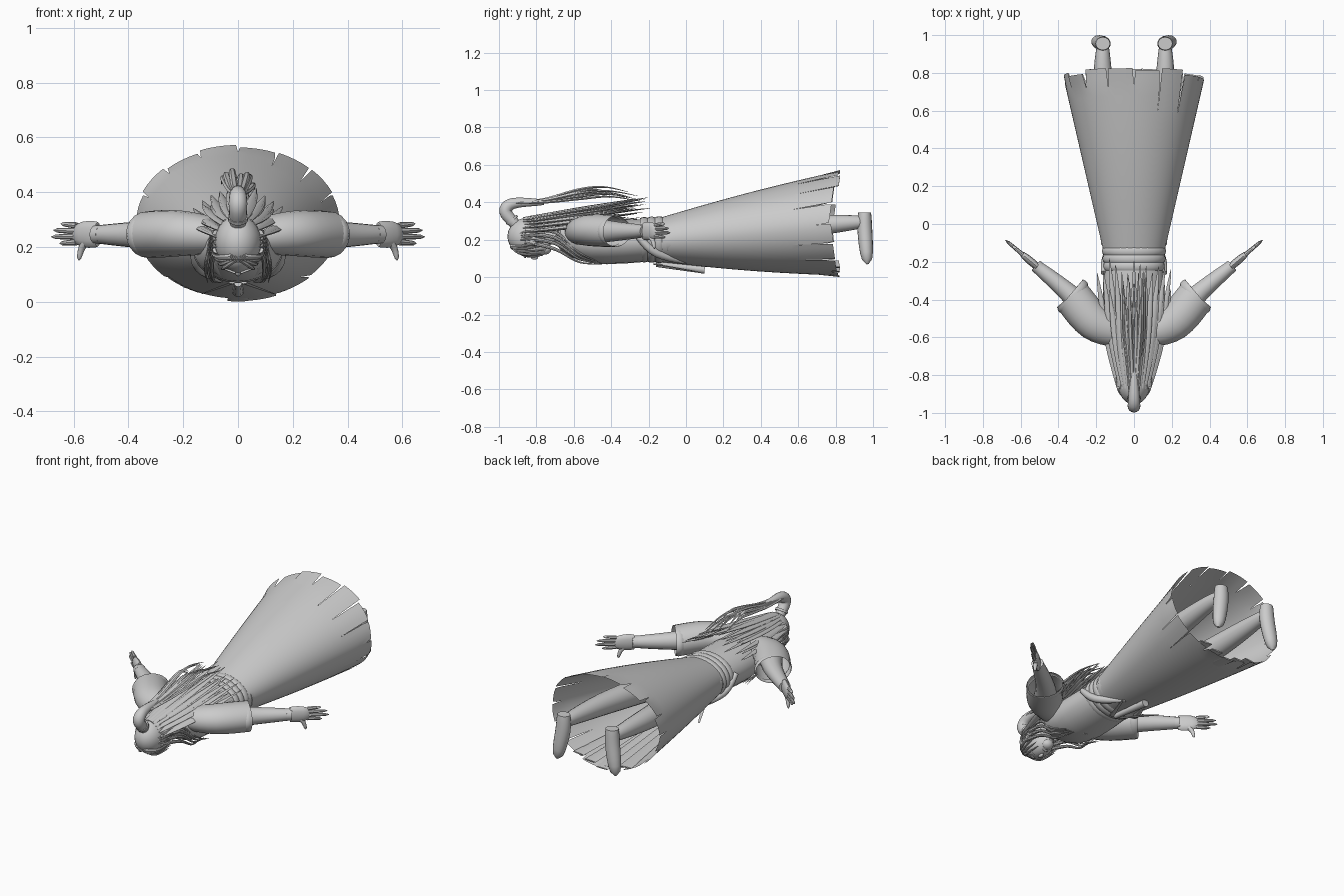
import bpy, bmesh, math, random
from mathutils import Vector

random.seed(4)
cube = bpy.data.objects.get("Cube")
if cube:
    bpy.data.objects.remove(cube, do_unlink=True)

shade = (.6, .6, .6, 1)
grey = bpy.data.materials.new("plain grey")
grey.use_nodes = True
grey.diffuse_color = shade
grey.node_tree.nodes["Principled BSDF"].inputs["Base Color"].default_value = shade

DEPTH, UP, SIDE = Vector((0, 1, 0)), Vector((0, 0, 1)), Vector((1, 0, 0))


def finish(name, bm, angle=40):
    bmesh.ops.recalc_face_normals(bm, faces=bm.faces)
    mesh = bpy.data.meshes.new(name)
    bm.to_mesh(mesh)
    bm.free()
    mesh.materials.append(grey)
    mesh.shade_smooth()
    mesh.set_sharp_from_angle(angle=math.radians(angle))
    obj = bpy.data.objects.new(name, mesh)
    bpy.context.collection.objects.link(obj)


def smooth_path(path, steps):
    """Smooth curve through a few control points."""
    points = [Vector(p) for p in path]
    padded = [points[0]] + points + [points[-1]]
    curve = []
    for before, a, b, after in zip(padded, padded[1:], padded[2:], padded[3:]):
        leave, arrive = (b - before) / 2, (after - a) / 2
        for s in range(steps):
            t = s / steps
            blend = t * t * (3 - 2 * t)
            curve.append(a.lerp(b, blend) + leave * t * (1 - t) ** 2 - arrive * t * t * (1 - t))
    return curve + [points[-1]]


def add_tube(bm, path, start, end, flat=1, bulge=0, rounded=False, sides=12, steps=5, ref=UP, cap=True):
    """Elliptical tube; its width runs from start to end with a bulge between."""
    curve = smooth_path(path, steps)
    last = len(curve) - 1
    rings = []
    for i, centre in enumerate(curve):
        t = i / last
        width = start + (end - start) * t + bulge * math.sin(math.pi * t)
        if rounded:
            width *= max(.2, math.sqrt(1 - t ** 8))
        along = (curve[min(i + 1, last)] - curve[max(i - 1, 0)]).normalized()
        across = along.cross(ref).normalized()
        over = across.cross(along) * flat
        angles = [math.tau * k / sides for k in range(sides)]
        rings.append([bm.verts.new(centre + (across * math.cos(a) + over * math.sin(a)) * width) for a in angles])
    for low, high in zip(rings, rings[1:]):
        for k in range(sides):
            n = (k + 1) % sides
            bm.faces.new((low[k], low[n], high[n], high[k]))
    if cap:
        bm.faces.new(rings[0])
        bm.faces.new(rings[-1])


def tube(name, path, start, end, **shape):
    bm = bmesh.new()
    add_tube(bm, path, start, end, **shape)
    finish(name, bm)


def mirrored(path, side):
    return [Vector((side * x, y, z)) for x, y, z in path]


def pair(name, path, start, end, **shape):
    for side, label in ((1, "left"), (-1, "right")):
        tube(f"{label}_{name}", mirrored(path, side), start, end, **shape)


def ball(name, centre, size):
    bm = bmesh.new()
    bmesh.ops.create_uvsphere(bm, u_segments=24, v_segments=12, radius=1)
    bmesh.ops.scale(bm, vec=size, verts=bm.verts)
    bmesh.ops.translate(bm, vec=centre, verts=bm.verts)
    finish(name, bm)


# Torso, neck, collar and belt
tube("torso", [(0, -.69, .24), (0, -.5, .19), (0, -.1, .2)], .07, .14, flat=.72, bulge=.055, sides=24)
tube("neck", [(0, -.8, .22), (0, -.62, .23)], .05, .05)
pair("collar", [(.06, -.69, .28), (.08, -.6, .13), (0, -.42, .08)], .02, .02, flat=.6)
for i, label in enumerate(("upper", "middle", "lower")):
    y = -.225 + i * .04
    tube(f"{label}_belt_band", [(0, y - .02, .2), (0, y + .02, .2)], .155 + i * .003, .158 + i * .003,
         flat=.74, bulge=.007, sides=28)
pair("sash_drape", [(.16, -.26, .22), (.14, -.16, .13), (.06, 0, .08)], .015, .01, bulge=.01)
tube("sash_end", [(0, -.16, .07), (0, .1, .04)], .015, .022)
pair("sash_ribbon", [(.02, -.17, .07), (.13, .06, .03)], .014, .005, flat=.3)

# Skirt of panels that part only near the torn hem
bm = bmesh.new()
panels, columns, levels = 16, 4, 20
panel_angle = math.tau / panels
for k in range(panels):
    flare, length = random.uniform(-.008, .008), random.uniform(-.02, .01)
    tear = random.choice((.75, .9, .9, .95))
    grid = []
    for level in range(levels + 1):
        f = level / levels
        torn = max(0, f - tear) / (1 - tear)
        row = []
        for c in range(columns + 1):
            gap = torn * .1
            a = panel_angle * (k + gap / 2 + c / columns * (1 - gap))
            hem = .78 + .04 * abs(math.sin(a)) + torn * length
            wide = .165 + .21 * f + flare * torn
            tall = .12 + .16 * f + flare * torn + .01 * math.sin(math.pi * f)
            x, z = wide * math.cos(a), .2 + .088 * f + tall * math.sin(a)
            row.append(bm.verts.new((x, f * (hem + .13) - .13, z)))
        grid.append(row)
    for low, high in zip(grid, grid[1:]):
        for c in range(columns):
            bm.faces.new((low[c], low[c + 1], high[c + 1], high[c]))
bmesh.ops.remove_doubles(bm, verts=bm.verts, dist=.0005)
finish("skirt", bm, 30)

# Loose strips under the front of the skirt
for i in range(5):
    x = (i - 2) * .08
    tube(f"skirt_strip_{i + 1}", [(x / 2, .1, .08), (x, .82, .005 + abs(x) * .3)], .02, .04, flat=.1)

# Legs and feet
pair("leg", [(.09, -.1, .2), (.15, .5, .26), (.165, .8, .285), (.165, .95, .295)], .085, .03, sides=16)
heel, arch, toes = (.165, .955, .345), (.17, .957, .24), (.2, .97, .07)
pair("foot", [heel, arch, toes], .038, .038, flat=.9, bulge=.006, rounded=True, ref=DEPTH, sides=16)

# Sleeves and arms
shoulder, bend, cuff = Vector((.07, -.58, .24)), Vector((.21, -.52, .25)), Vector((.33, -.38, .245))
wrist = Vector((.52, -.22, .246))
along = (wrist - cuff).normalized()
pair("sleeve", [shoulder, bend, cuff], .072, .1, flat=.85, bulge=.012, sides=20, cap=False)
pair("sleeve_hem", [cuff - along * .03, cuff + along * .01], .1, .104, flat=.78, bulge=.006, sides=20, cap=False)
pair("forearm", [bend, cuff, wrist], .075, .031, sides=16)
pair("wristband", [wrist - along * .03, wrist], .035, .034, sides=16)

# Hands with the thumb hanging down
pair("palm", [wrist - along * .01, wrist + along * .11], .019, .013, flat=2.4, bulge=.004, rounded=True)
thumb_tip = wrist + along * .08 - UP * .095
pair("thumb", [wrist + along * .03 - UP * .01, wrist + along * .065 - UP * .05, thumb_tip], .017, .008,
     rounded=True, ref=DEPTH)
for i, (label, reach) in enumerate((("index", .17), ("middle", .21), ("ring", .2), ("little", .165))):
    spread = UP * (i - 1.4) * .02
    pair(f"{label}_finger", [wrist + along * .09 + spread, wrist + along * reach + spread * 1.2], .012, .008,
         rounded=True, sides=8)

# Head and face, looking down
ball("hair_cap", (0, -.845, .218), (.086, .11, .1))
ball("face", (0, -.825, .17), (.066, .1, .066))
ball("chin", (0, -.755, .15), (.036, .035, .03))
ball("nose", (0, -.81, .105), (.01, .02, .012))
ball("mouth", (0, -.77, .12), (.02, .007, .007))
for side, label in ((1, "left"), (-1, "right")):
    ball(f"{label}_eye", (side * .027, -.84, .115), (.014, .008, .006))
    ball(f"{label}_ear", (side * .083, -.82, .2), (.01, .02, .03))
pair("eyebrow", [(.01, -.86, .106), (.05, -.86, .12)], .005, .003)

# Top knot and its tie
knot_base, knot_front, knot_top = Vector((0, -.91, .28)), Vector((0, -.965, .35)), Vector((0, -.92, .395))
tube("top_knot", [knot_base, knot_front, knot_top, (0, -.76, .4)], .028, .014, bulge=.012, ref=SIDE, sides=16)
tie = knot_base.lerp(knot_front, .3)
tube("hair_tie", [tie, tie + (knot_front - knot_base) * .15], .037, .037, ref=SIDE, sides=16)

# Flowing tail from the top knot
bm = bmesh.new()
for i in range(11):
    t = i / 5 - 1
    lift, end = random.uniform(-.035, .03), random.uniform(-.45, -.22)
    middle = Vector((.05 * t, -.57, .445 + lift))
    tip = Vector((.06 * t, end, .43 + lift))
    add_tube(bm, [knot_top + SIDE * t * .015, (.03 * t, -.75, .41 + lift / 3), middle,
                  middle.lerp(tip, .5) + UP * .02, tip], .012, .001, flat=.6, bulge=.006, sides=6)
finish("hair_tail", bm)

# Long hair fanned over the back in two layers of broad locks
bm = bmesh.new()
for layer in range(2):
    for i in range(13):
        t = (i + layer / 2) / 6 - 1 - layer / 12
        length = .64 - layer * .08 + random.uniform(-.06, .05)
        rise = random.uniform(.09, .115) - layer * .03
        path = []
        for f in (0, .25, .5, .75, 1):
            x = t * (.076 + .15 * f * (1 - f / 5))
            path.append((x, f * length - .87, .315 + rise * f - t * t * (.075 + .02 * f)))
        add_tube(bm, path, .014, .001, flat=.4, bulge=.013, sides=8)
finish("back_hair", bm)

# Fringe, front locks and side wisps
bm = bmesh.new()
for side in (1, -1):
    for i in range(4):
        f = i / 3
        fringe = [(.02 * f, -.93, .165), (.05 + .03 * f, -.88, .125 + .04 * f), (.06 + .04 * f, -.76, .12 + .07 * f)]
        lock = [(.08, -.86, .19 + .06 * f), (.095, -.7, .15 + .09 * f), (.09 + .03 * f, -.57, .08 + .05 * f),
                (.06 + .05 * f, -.44, .07)]
        wisp = [(.06, -.9, .2 + .03 * f), (.09, -.86, .2 + .04 * f), (.105, -.8 + .03 * f, .2 + .05 * f)]
        for path, width in ((fringe, .014), (lock, .013), (wisp, .005)):
            add_tube(bm, mirrored(path, side), width, .001, sides=8)
finish("front_locks", bm)
